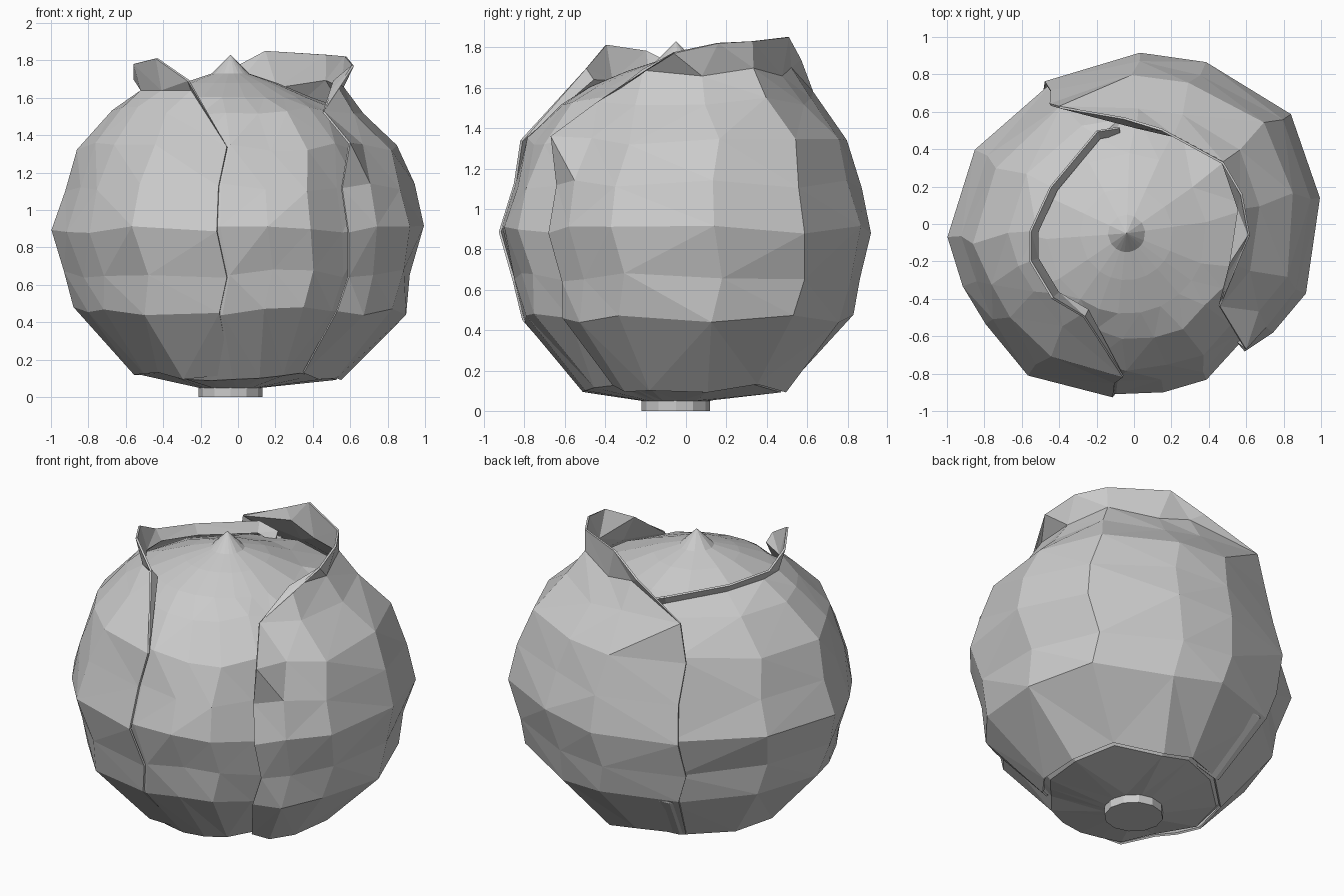
import bpy
import bmesh
import math
from mathutils import Matrix, Vector

default_cube = bpy.data.objects.get("Cube")
if default_cube:
    bpy.data.objects.remove(default_cube, do_unlink=True)

# One flat grey for the whole plant
grey = bpy.data.materials.new("leaf_grey")
grey.use_nodes = True
colour = (0.6, 0.6, 0.6, 1)
grey.diffuse_color = colour
grey.node_tree.nodes["Principled BSDF"].inputs["Base Color"].default_value = colour

# Height and relative radius of each ring, from the base up
RINGS = [(.11, .56), (.46, .89), (.66, .93), (.9, 1), (1.12, .935),
         (1.34, .86), (1.53, .675), (1.68, .56)]
CENTRE = Vector((-.04, -.05, 0))


def ring_point(angle, radius, row):
    """Point on the faceted ball, with the same unevenness for every layer."""
    height, factor = RINGS[row]
    angle %= 360
    twist = 3 if row in (0, 2, 5) else 0
    turn = math.radians(angle + twist)
    reach = radius * factor * (1 + .01 * math.sin(angle * .7 + row * 2.1))
    lift = .022 * math.sin(angle * 1.3 + row)
    return Vector((reach * math.cos(turn), reach * math.sin(turn), height + lift))


def skin(bm, columns, closed=False):
    """Join neighbouring columns of points with faces."""
    grid = [[bm.verts.new(p) for p in column] for column in columns]
    pairs = list(zip(grid, grid[1:]))
    if closed:
        pairs.append((grid[-1], grid[0]))
    for left, right in pairs:
        for row in range(len(left) - 1):
            bm.faces.new((left[row], right[row], right[row + 1], left[row + 1]))


def finish(name, bm):
    """Turn a bmesh into a flat shaded object."""
    bmesh.ops.remove_doubles(bm, verts=bm.verts, dist=.002)
    bmesh.ops.triangulate(bm, faces=bm.faces, quad_method='SHORT_EDGE')
    mesh = bpy.data.meshes.new(name)
    bm.to_mesh(mesh)
    bm.free()
    mesh.materials.append(grey)
    obj = bpy.data.objects.new(name, mesh)
    bpy.context.collection.objects.link(obj)
    return obj


def leaf(name, table, flared=False):
    """Wrapped leaf: each column climbs the ball, then meets its rim point."""
    columns = []
    for angle, radius, *rim in table:
        rim = Vector(rim)
        points = []
        for row, (height, factor) in enumerate(RINGS):
            below = height < rim.z - .06
            points.append(ring_point(angle, radius, row) if below else rim)
        if flared and rim.z > 1.5:
            # Narrow neck under a rim that curls outward
            points[-1] = Vector((rim.x * .93, rim.y * .93, min(1.64, rim.z - .05)))
        columns.append(points + [rim])
    bm = bmesh.new()
    skin(bm, columns)
    shell = finish(name, bm).modifiers.new("thickness", 'SOLIDIFY')
    shell.thickness = .012
    shell.offset = -1


# Outer leaves: angle, radius, then the rim point of each column
leaf("right_outer_leaf", [
    (98, .84, -.08, .52, 1.6),
    (118, .875, -.2, .5, 1.64),
    (155, .93, -.45, .2, 1.67),
    (184, 1, -.56, -.04, 1.7),
    (200, .965, -.56, -.2, 1.78),
    (214, .965, -.44, -.4, 1.81),
    (235, .98, -.27, -.5, 1.69),
    (263, .925, -.06, -.82, 1.34),
], flared=True)
leaf("left_outer_leaf", [
    (-49, .91, .6, -.67, 1.36),
    (-38, .95, .46, -.44, 1.53),
    (-22, 1, .62, -.06, 1.77),
    (8, 1.01, .58, .16, 1.82),
    (35, 1.03, .48, .33, 1.83),
    (66, .94, .15, .51, 1.85),
    (88, .925, -.05, .57, 1.74),
    (122, .905, -.4, .63, 1.58),
])

# Inner head: angle and radius of each column, closed by a small peak
head_columns = []
for angle, radius in [(-110, .895), (-96, .91), (-80, .905), (-65, .925),
                      (-49, .86), (-36, .86), (-22, .93), (8, .96), (35, .97),
                      (66, .89), (88, .86), (118, .82), (155, .88),
                      (184, .94), (214, .91), (235, .93)]:
    turn = math.radians(angle)
    direction = Vector((math.cos(turn), math.sin(turn), 0))
    column = [CENTRE + direction * .17 + Vector((0, 0, .05))]
    column += [ring_point(angle, radius, row) for row in range(7)]
    for reach, height in [(.43, 1.605), (.25, 1.68), (.1, 1.73), (0, 1.83)]:
        column.append(CENTRE + direction * reach + Vector((0, 0, height)))
    head_columns.append(column)
head = bmesh.new()
skin(head, head_columns, closed=True)
finish("inner_head", head)

# Cut stem under the head
stem = bmesh.new()
bmesh.ops.create_cone(stem, cap_ends=True, segments=12, radius1=.17, radius2=.17,
                      depth=.06, matrix=Matrix.Translation(CENTRE + Vector((0, 0, .03))))
finish("stem", stem)
